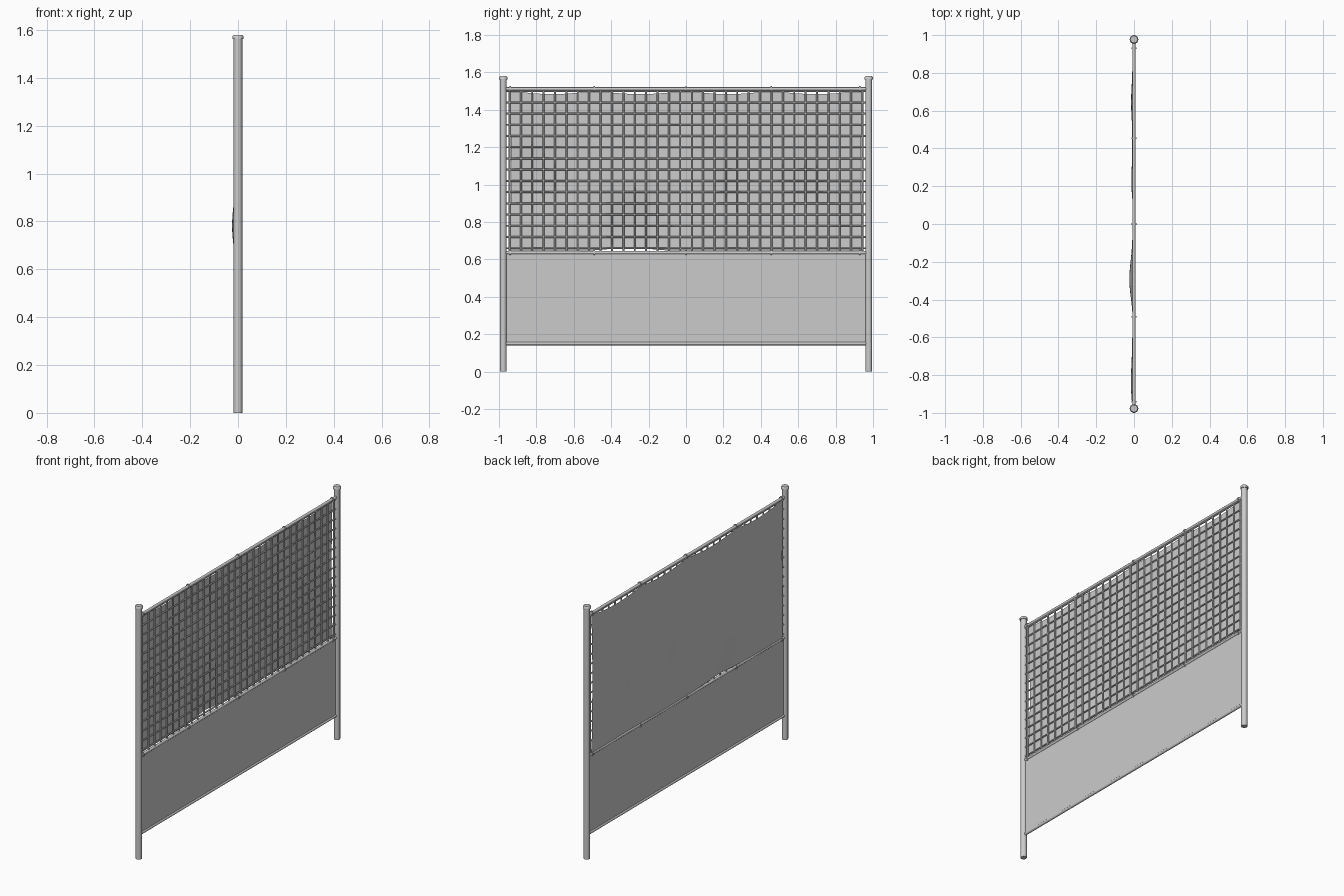
import bpy, bmesh, math
from mathutils import Vector

cube = bpy.data.objects.get("Cube")
if cube:
    bpy.data.objects.remove(cube, do_unlink=True)

mat = bpy.data.materials.new("plain_grey")
mat.use_nodes = True
grey = (0.6, 0.6, 0.6, 1)
mat.diffuse_color = grey
mat.node_tree.nodes["Principled BSDF"].inputs["Base Color"].default_value = grey

POST_Y, POST_R = 0.977, 0.018
TOP, MID, LOW = 1.512, 0.636, 0.15
TIES = (-0.94, -0.49, 0, 0.455, 0.93)


def finish(name, bm, smooth=True):
    bmesh.ops.recalc_face_normals(bm, faces=bm.faces)
    mesh = bpy.data.meshes.new(name)
    bm.to_mesh(mesh)
    bm.free()
    mesh.materials.append(mat)
    obj = bpy.data.objects.new(name, mesh)
    bpy.context.collection.objects.link(obj)
    if smooth:
        bpy.ops.object.select_all(action='DESELECT')
        obj.select_set(True)
        bpy.context.view_layer.objects.active = obj
        bpy.ops.object.shade_smooth_by_angle(angle=math.radians(40))
    return obj


def rod(bm, a, b, r, sides):
    a, b = Vector(a), Vector(b)
    d = b - a
    new = bmesh.ops.create_cone(bm, cap_ends=True, segments=sides,
                                radius1=r, radius2=r, depth=d.length)["verts"]
    rot = Vector((0, 0, 1)).rotation_difference(d).to_matrix()
    for v in new:
        v.co = rot @ v.co + (a + b) / 2


# Posts with turned caps
for side, name in ((-1, "front"), (1, "back")):
    bm = bmesh.new()
    rod(bm, (0, side * POST_Y, 0), (0, side * POST_Y, 1.57), POST_R, 20)
    finish(name + "_post", bm)
    bm = bmesh.new()
    profile = [(0, 1.562), (0.023, 1.562), (0.023, 1.574), (0.018, 1.58), (0, 1.58)]
    verts = [bm.verts.new((r, 0, z)) for r, z in profile]
    edges = [bm.edges.new(pair) for pair in zip(verts, verts[1:])]
    bmesh.ops.spin(bm, geom=verts + edges, cent=(0, 0, 0), axis=(0, 0, 1),
                   angle=math.tau, steps=20)
    bmesh.ops.remove_doubles(bm, verts=bm.verts, dist=0.0001)
    bmesh.ops.translate(bm, verts=bm.verts, vec=(0, side * POST_Y, 0))
    finish(name + "_post_cap", bm)

# Horizontal rails
for name, z in (("top_rail", TOP), ("middle_rail", MID), ("bottom_rail", LOW)):
    bm = bmesh.new()
    rod(bm, (0, -POST_Y, z), (0, POST_Y, z), 0.009, 12)
    finish(name, bm)

# Solid lower panel
bm = bmesh.new()
bmesh.ops.create_cube(bm, size=1)
for v in bm.verts:
    v.co = Vector((v.co.x * 0.006, v.co.y * 1.94, v.co.z * (MID - LOW) + (MID + LOW) / 2))
finish("lower_panel", bm, False)

# Wire grid
bm = bmesh.new()
COLS, ROWS, END = 32, 15, 0.944
for i in range(COLS):
    y = -END + 2 * END * i / (COLS - 1)
    rod(bm, (0, y, MID), (0, y, TOP), 0.005, 6)
for i in range(ROWS):
    z = 0.66 + 0.06 * i
    rod(bm, (0, -0.96, z), (0, 0.96, z), 0.005, 6)
finish("wire_grid", bm)

# Tie rings around the upper two rails
bm = bmesh.new()
for y in TIES:
    for z in (TOP, MID):
        rod(bm, (0, y - 0.004, z), (0, y + 0.004, z), 0.014, 12)
finish("tie_rings", bm)


# Hanging cloth: scalloped edges, shallow billows on the -x side
def bump(y, z, cy, cz, wy, wz):
    return math.exp(-((y - cy) / wy) ** 2 - ((z - cz) / wz) ** 2)


def edge_sag(y):
    for a, b in zip(TIES, TIES[1:]):
        if a <= y <= b:
            return math.sin(math.pi * (y - a) / (b - a)) ** 0.8
    return 0


bm = bmesh.new()
NY, NZ = 80, 36
grid = []
for i in range(NY + 1):
    u = i / NY
    column = []
    for j in range(NZ + 1):
        t = j / NZ
        inset = 0.008 * math.sin(math.pi * t) ** 2
        y = (2 * u - 1) * (0.942 - inset)
        low = 0.646 + 0.018 * bump(y, 0, -0.3, 0, 0.14, 1)
        high = 1.506 - 0.022 * edge_sag(y)
        z = low + (high - low) * t
        x = -0.005 - 0.002 * (1 + math.sin(9 * y + 4 * z) * math.cos(7 * z - 3 * y))
        x -= 0.017 * bump(y, z, -0.3, 0.78, 0.13, 0.13)
        x -= 0.010 * bump(y, z, -0.85, 1.02, 0.14, 0.14)
        x -= 0.009 * bump(y, z, 0.65, 1.02, 0.12, 0.14)
        x -= 0.008 * bump(y, z, 0.22, 1.0, 0.1, 0.14)
        column.append(bm.verts.new((x, y, z)))
    grid.append(column)
for a, b in zip(grid, grid[1:]):
    for j in range(NZ):
        bm.faces.new((a[j], a[j + 1], b[j + 1], b[j]))
finish("hanging_cloth", bm)
